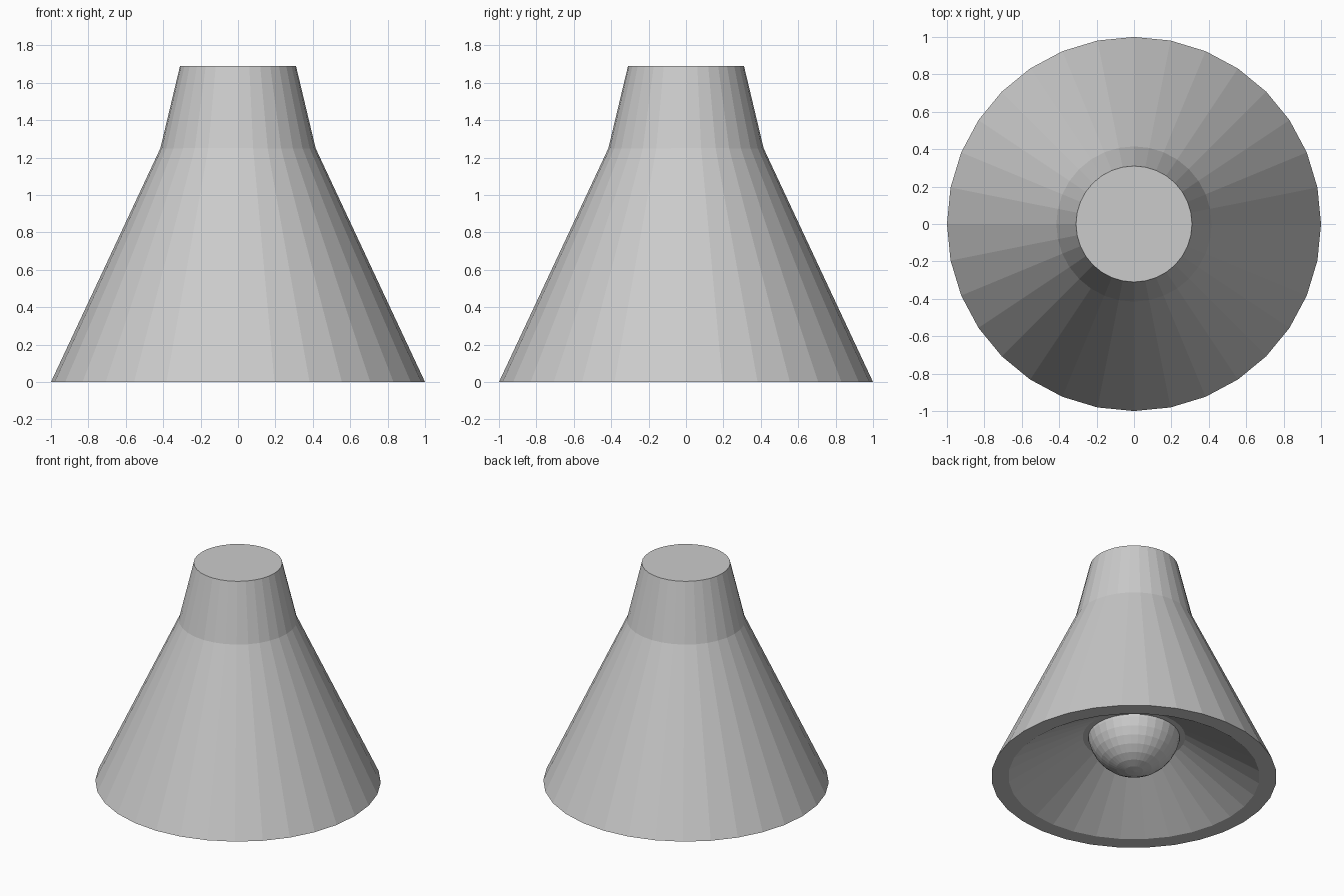
import bpy, bmesh, math

if "Cube" in bpy.data.objects:
    bpy.data.objects.remove(bpy.data.objects["Cube"])

SIDES = 32

def lathe(name, profile):
    """Spin a (radius, z) profile around z; radius 0 becomes a pole."""
    bm = bmesh.new()
    verts = [bm.verts.new((r, 0, z)) for r, z in profile]
    edges = [bm.edges.new(pair) for pair in zip(verts, verts[1:])]
    bmesh.ops.spin(bm, geom=verts + edges, cent=(0, 0, 0), axis=(0, 0, 1),
                   angle=math.tau, steps=SIDES, use_duplicate=False)
    bmesh.ops.remove_doubles(bm, verts=bm.verts[:], dist=1e-4)
    bmesh.ops.recalc_face_normals(bm, faces=bm.faces[:])
    mesh = bpy.data.meshes.new(name)
    bm.to_mesh(mesh)
    bm.free()
    obj = bpy.data.objects.new(name, mesh)
    bpy.context.collection.objects.link(obj)
    return obj

# Shade: tapered housing, flat bottom rim, shallow reflector inside
lathe("lamp_shade", [(0, 1.69), (0.31, 1.69), (0.415, 1.25), (1.0, 0),
                     (0.88, 0), (0.36, 0.32), (0, 0.32)])

# Bulb: round dome hanging from the reflector ceiling
R, CENTRE = 0.325, 0.365
lathe("bulb", [(R * math.sin(a), CENTRE - R * math.cos(a))
               for a in [math.pi * i / 16 for i in range(17)]])
